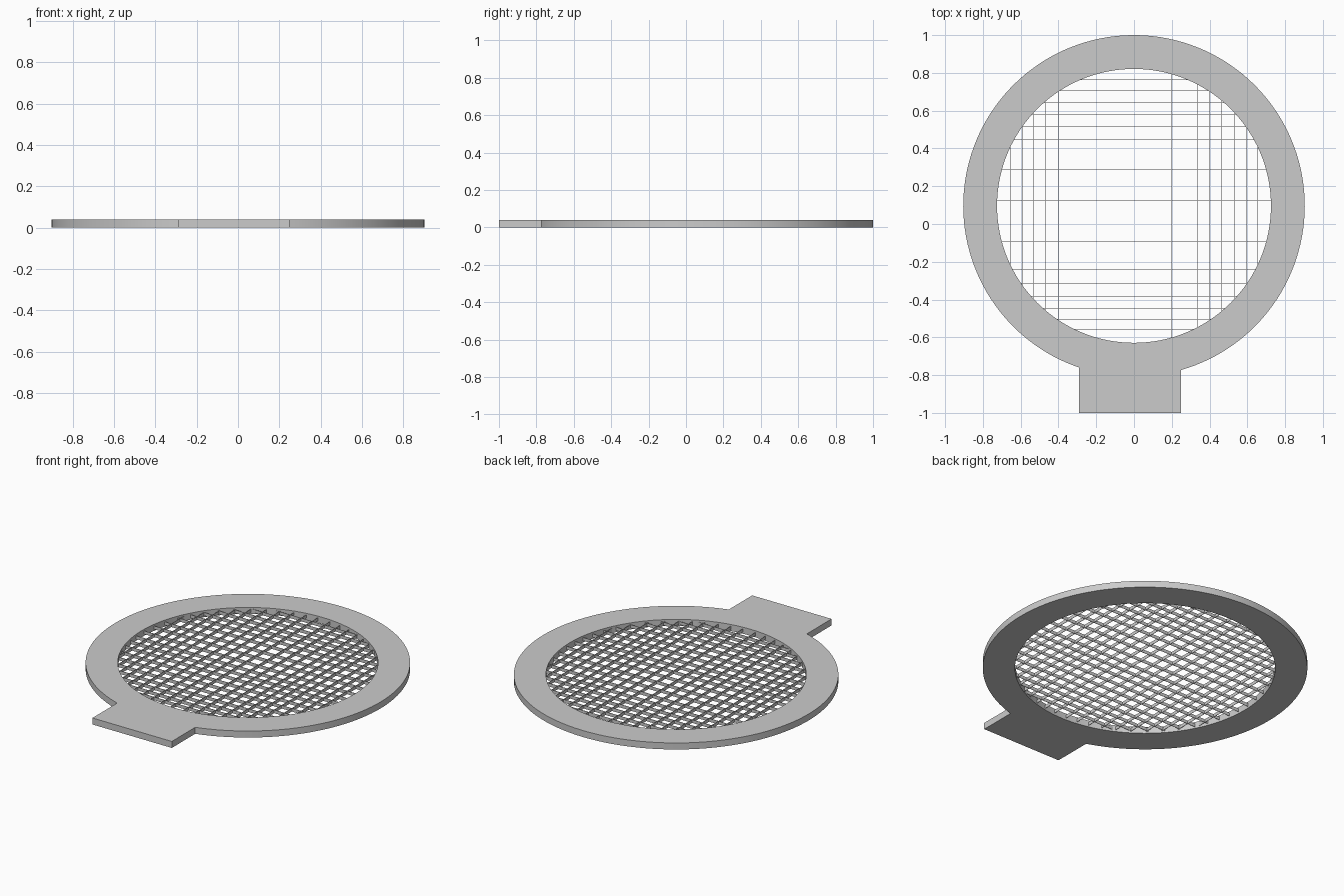
import bpy, bmesh, math

if "Cube" in bpy.data.objects:
    bpy.data.objects.remove(bpy.data.objects["Cube"])

CY, R_OUT, R_IN, H = 0.096, 0.904, 0.725, 0.04
TAB_L, TAB_R = -0.29, 0.25


def arc(r, a0, a1, n):
    return [(r * math.cos(a0 + (a1 - a0) * i / n),
             CY + r * math.sin(a0 + (a1 - a0) * i / n)) for i in range(n + 1)]


# Flat rim with its tab: one outline with a round hole, extruded
a_start = -math.pi / 2 + math.asin(TAB_R / R_OUT)
a_end = 1.5 * math.pi + math.asin(TAB_L / R_OUT)
outer = arc(R_OUT, a_start, a_end, 128) + [(TAB_L, -1.0), (TAB_R, -1.0)]
inner = arc(R_IN, 0, 2 * math.pi, 128)[:-1]

curve = bpy.data.curves.new("rim_with_tab", 'CURVE')
curve.dimensions = '2D'
curve.fill_mode = 'BOTH'
curve.extrude = H / 2
for loop in (outer, inner):
    s = curve.splines.new('POLY')
    s.points.add(len(loop) - 1)
    for p, (x, y) in zip(s.points, loop):
        p.co = (x, y, 0, 1)
    s.use_cyclic_u = True
rim = bpy.data.objects.new("rim_with_tab", curve)
rim.location.z = H / 2
bpy.context.collection.objects.link(rim)
bpy.context.view_layer.objects.active = rim
rim.select_set(True)
bpy.ops.object.convert(target='MESH')
rim = bpy.context.object
bm = bmesh.new()
bm.from_mesh(rim.data)
bmesh.ops.remove_doubles(bm, verts=bm.verts, dist=1e-5)
bmesh.ops.recalc_face_normals(bm, faces=bm.faces)
bm.to_mesh(rim.data)
bm.free()
bpy.ops.object.shade_smooth_by_angle(angle=math.radians(30))


# Screen of thin upright strips, each cut to the chord of the round opening
def strips(name, positions, along_x):
    bm = bmesh.new()
    for p in positions:
        off = p - CY if along_x else p
        half = math.sqrt(R_IN ** 2 - off ** 2) + 0.001
        verts = bmesh.ops.create_cube(bm, size=1)['verts']
        size = (2 * half, 0.002, 0.02) if along_x else (0.002, 2 * half, 0.02)
        bmesh.ops.scale(bm, vec=size, verts=verts)
        pos = (0, p, H / 2) if along_x else (p, CY, H / 2)
        bmesh.ops.translate(bm, vec=pos, verts=verts)
    me = bpy.data.meshes.new(name)
    bm.to_mesh(me)
    bm.free()
    bpy.context.collection.objects.link(bpy.data.objects.new(name, me))


strips("screen_lengthwise_strips",
       [-.655, -.592, -.534, -.47, -.402, -.328, -.254, -.18, -.106, -.032,
        .053, .127, .2, .275, .338, .402, .465, .534, .597, .655], False)
strips("screen_crosswise_strips",
       [.764, .706, .642, .579, .515, .447, .373, .288, .209, .124, .045,
        -.024, -.093, -.167, -.24, -.314, -.383, -.447, -.505, -.558], True)
